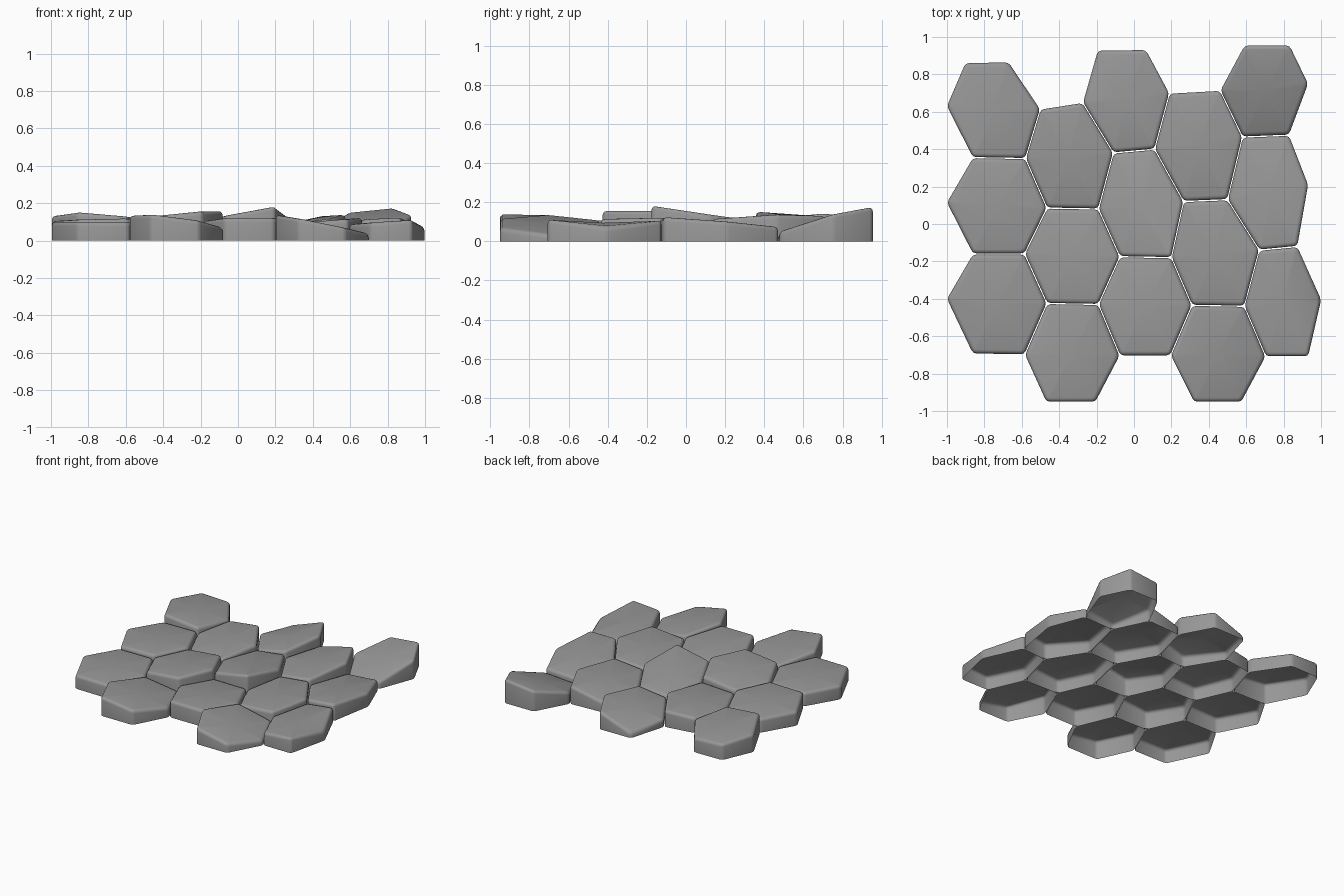
import bpy, bmesh
from mathutils import Vector

if "Cube" in bpy.data.objects:
    bpy.data.objects.remove(bpy.data.objects["Cube"])

# Zigzag seams between the columns of stones, back to front
seams = [
    [(-.903, .863), (-1.003, .63), (-.863, .355), (-1.003, .115), (-.863, -.16), (-1.003, -.40), (-.863, -.695)],
    [(-.67, .867), (-.50, .615), (-.58, .35), (-.465, .085), (-.585, -.16), (-.465, -.425), (-.585, -.70), (-.47, -.953)],
    [(-.195, .93), (-.275, .65), (-.11, .38), (-.19, .08), (-.075, -.175), (-.19, -.43), (-.075, -.705), (-.205, -.953)],
    [(.065, .933), (.19, .70), (.11, .40), (.265, .12), (.20, -.18), (.31, -.435), (.195, -.705), (.32, -.953)],
    [(.59, .957), (.46, .715), (.58, .465), (.50, .13), (.67, -.14), (.59, -.44), (.705, -.71), (.575, -.953)],
    [(.833, .957), (.933, .75), (.83, .475), (.933, .21), (.875, -.12), (1.003, -.405), (.933, -.71)],
]

# Top of each stone: height, rise to the right, rise to the back
tops = [
    [(.122, -.01, -.012), (.11, .005, -.005), (.1, 0, 0)],
    [(.107, .01, .01), (.133, .025, -.01), (.103, -.032, -.02)],
    [(.103, .045, .01), (.118, .02, -.02), (.106, 0, -.015)],
    [(.11, .03, .01), (.102, .02, 0), (.088, -.05, -.005)],
    [(.112, .025, .055), (.093, .015, -.02), (.103, .02, 0)],
]

# Single corners that stand up or sag (0 back left, counter-clockwise)
bumps = {(0, 0): {2: .015}, (2, 0): {0: -.05}, (2, 1): {3: .032},
         (3, 0): {0: -.03}, (4, 0): {2: -.015, 3: -.02}, (4, 2): {4: -.05}}

grey = bpy.data.materials.new("dark_stone")
grey.diffuse_color = (.31, .31, .31, 1)
grey.use_nodes = True
grey.node_tree.nodes["Principled BSDF"].inputs["Base Color"].default_value = grey.diffuse_color


def stone(name, corners, top, bump):
    """Open-bottomed hexagonal shell with a tilted, softened top."""
    mid = sum((Vector(c) for c in corners), Vector((0, 0))) / len(corners)
    bm = bmesh.new()
    low, high = [], []
    for i, c in enumerate(corners):
        d = Vector(c) - mid
        p = mid + d * .988
        z = top[0] + (top[1] * d.x + top[2] * d.y) / .25 + bump.get(i, 0)
        low.append(bm.verts.new((p.x, p.y, 0)))
        high.append(bm.verts.new((p.x, p.y, z)))
    n = len(corners)
    for i in range(n):
        j = (i + 1) % n
        bm.faces.new((low[i], low[j], high[j], high[i]))
    bm.faces.new(high)
    # Round the upright corners, then the rim
    sides = [e for e in bm.edges if (e.verts[0].co.xy - e.verts[1].co.xy).length < 1e-6]
    bmesh.ops.bevel(bm, geom=sides, offset=.018, segments=2, profile=.5, affect='EDGES')
    bm.normal_update()
    cap = max(bm.faces, key=lambda f: len(f.verts))
    bmesh.ops.bevel(bm, geom=list(cap.edges), offset=.022, segments=3, profile=.5, affect='EDGES')
    cap = max(bm.faces, key=lambda f: len(f.verts))
    bmesh.ops.poke(bm, faces=[cap])
    bmesh.ops.recalc_face_normals(bm, faces=bm.faces)
    if sum(f.normal.z for f in bm.faces) < 0:
        bmesh.ops.reverse_faces(bm, faces=bm.faces)
    mesh = bpy.data.meshes.new(name)
    bm.to_mesh(mesh)
    bm.free()
    mesh.materials.append(grey)
    obj = bpy.data.objects.new(name, mesh)
    bpy.context.collection.objects.link(obj)
    for f in mesh.polygons:
        f.use_smooth = True


# Five columns of three stones, every second one shifted forward
for col in range(5):
    for row in range(3):
        k = 2 * row + col % 2
        left, right = seams[col][k:k + 3], seams[col + 1][k:k + 3]
        stone(f"paving_stone_{col}_{row}", left + right[::-1], tops[col][row],
              bumps.get((col, row), {}))
